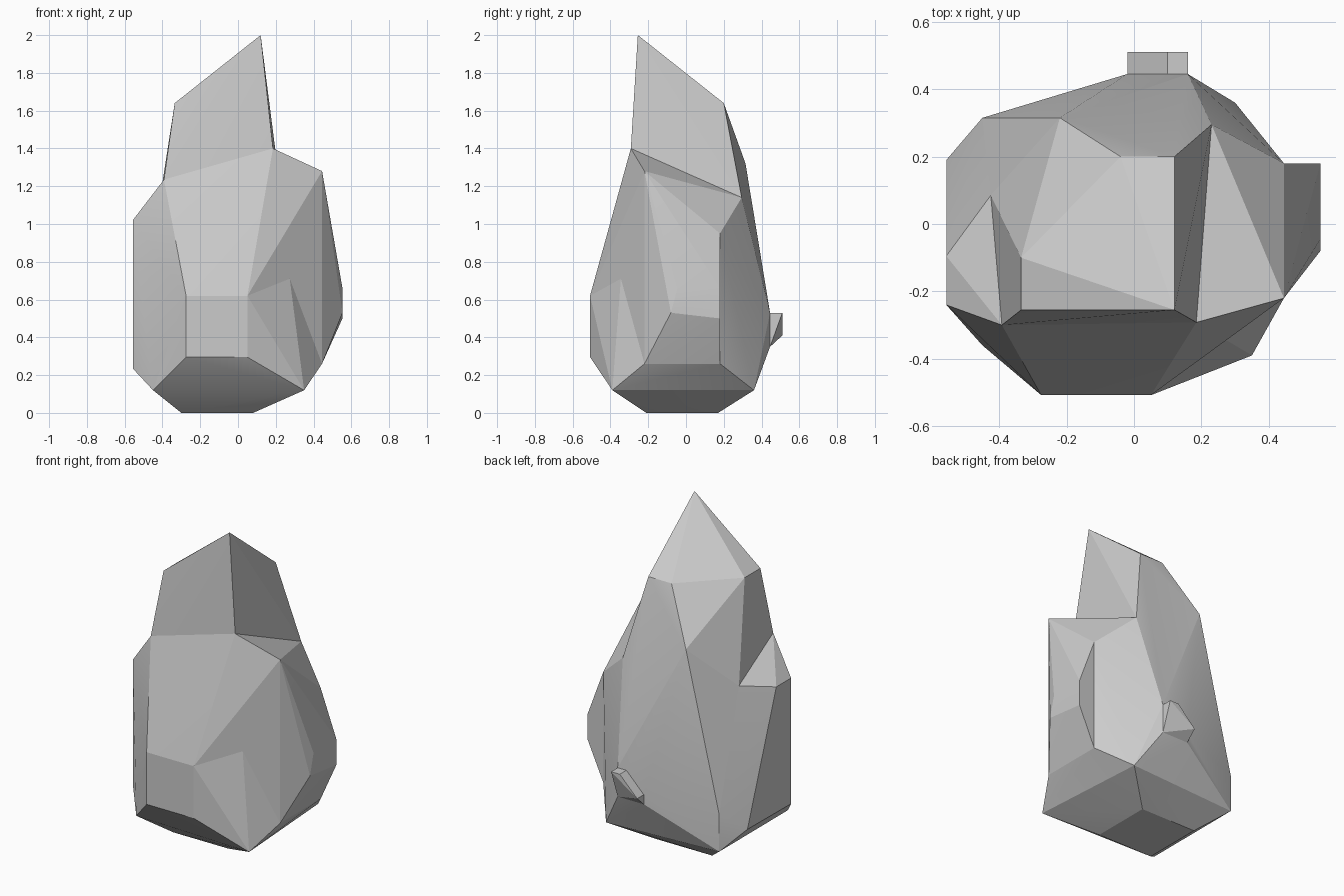
import bpy, bmesh, math

if "Cube" in bpy.data.objects:
    bpy.data.objects.remove(bpy.data.objects["Cube"])

# Shared corner groups of the faceted rock
base = [(x, y, 0) for x in (-0.30, 0.08) for y in (-0.21, 0.17)]
foot_left = [(-0.45, -0.36, 0.12), (-0.45, 0.315, 0.12)]
foot_front_right, foot_back_right = (0.35, -0.39, 0.12), (0.30, 0.36, 0.12)
front_left = [(-0.275, -0.508, z) for z in (0.295, 0.62)]
front_right = [(0.05, -0.508, z) for z in (0.295, 0.62)]
tip = [(0.12, -0.255, 2.0), (-0.335, -0.255, 1.64), (-0.335, -0.10, 1.64),
       (-0.04, 0.20, 1.64), (0.12, 0.20, 1.64)]
shoulder_left = [(-0.392, -0.30, 1.235), (-0.425, 0.085, 1.06)]
shoulder_right = [(0.185, -0.292, 1.40), (0.23, 0.295, 1.14)]
back_ridge, back_corner = (-0.22, 0.315, 1.32), (-0.45, 0.315, 0.35)
back_right = [(0.16, 0.445, z) for z in (0.35, 0.53)]
back_mid = [(0.10, 0.445, 0.53), (-0.02, 0.445, 0.41), (-0.02, 0.445, 0.35)]
side_top = [(0.445, -0.22, 1.28), (0.445, 0.18, 0.95)]
side_low = [(0.445, -0.22, 0.26), (0.445, 0.18, 0.26)]
side_left = [(-0.557, -0.24, 1.02), (-0.557, -0.095, 1.02), (-0.557, 0.03, 0.52),
             (-0.557, 0.19, 0.24), (-0.557, -0.24, 0.235)]


def facet_block(name, points):
    """Wrap the points in a tight, flat-sided solid."""
    bm = bmesh.new()
    for p in points:
        bm.verts.new(p)
    bmesh.ops.convex_hull(bm, input=bm.verts[:])
    loose = [v for v in bm.verts if not v.link_faces]
    bmesh.ops.delete(bm, geom=loose, context='VERTS')
    bmesh.ops.dissolve_limit(bm, angle_limit=math.radians(1.5),
                             verts=bm.verts[:], edges=bm.edges[:])
    bmesh.ops.recalc_face_normals(bm, faces=bm.faces[:])
    mesh = bpy.data.meshes.new(name)
    bm.to_mesh(mesh)
    bm.free()
    obj = bpy.data.objects.new(name, mesh)
    bpy.context.collection.objects.link(obj)
    # soft shading only across shallow folds
    bpy.ops.object.select_all(action='DESELECT')
    obj.select_set(True)
    bpy.context.view_layer.objects.active = obj
    bpy.ops.object.shade_smooth_by_angle(angle=math.radians(14))
    return obj


# Main rock body, up to the shoulders
facet_block("main_body", base + foot_left + [foot_front_right, foot_back_right]
            + front_left + front_right + shoulder_left + shoulder_right
            + [back_ridge, back_corner] + back_right + back_mid)

# Pointed top with its slanted cut
facet_block("pointed_top", tip + shoulder_left + shoulder_right + [back_ridge])

# Rear slope running from the tip down to the back ledge
facet_block("rear_slope", tip[3:] + shoulder_right[1:] + [back_ridge]
            + back_right[1:] + back_mid[:1])

# Lower shard on the left
facet_block("left_shard", foot_left + front_left + shoulder_left + side_left
            + [back_corner])

# Broad shard on the right, and the wedge below its front edge
facet_block("right_shard", [foot_back_right] + front_right + shoulder_right
            + side_top + side_low + back_right)
facet_block("right_wedge", [foot_front_right, foot_back_right] + front_right[:1]
            + shoulder_right[:1] + side_low)

# Raised chunk on the right face
facet_block("right_chunk", side_top + side_low
            + [(0.553, -0.045, 0.66), (0.553, 0.18, 0.66),
               (0.553, 0.18, 0.50), (0.553, -0.08, 0.53)])

# Small ledge on the back
facet_block("back_ledge", back_right + back_mid
            + [(0.16, 0.51, 0.53), (0.10, 0.51, 0.53), (-0.02, 0.51, 0.41)])
